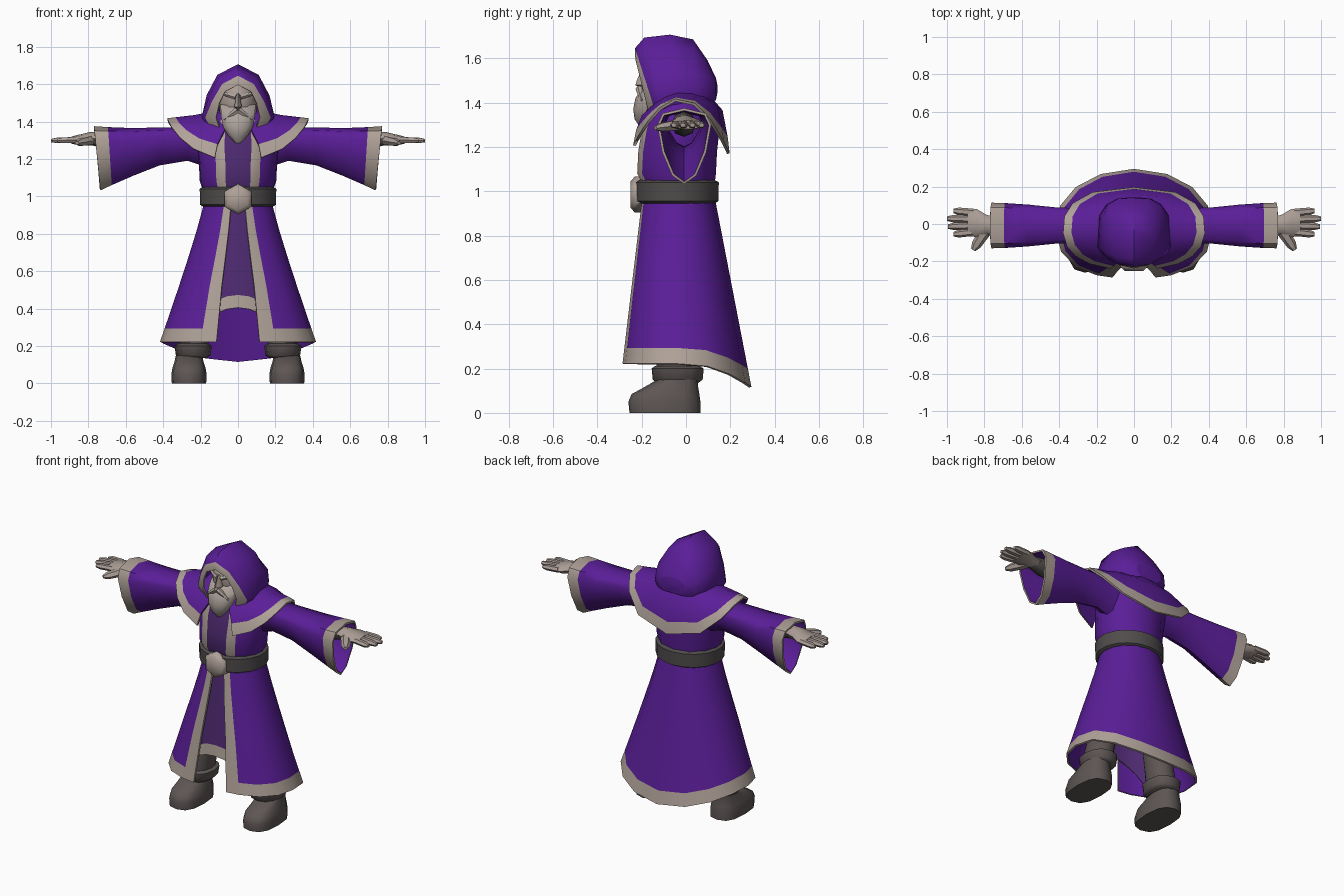
import bpy, bmesh, math
from math import sin, cos, pi
from mathutils import Vector

if "Cube" in bpy.data.objects:
    bpy.data.objects.remove(bpy.data.objects["Cube"])


def mat(name, rgb):
    m = bpy.data.materials.new(name)
    m.diffuse_color = (*rgb, 1)
    m.use_nodes = True
    m.node_tree.nodes["Principled BSDF"].inputs["Base Color"].default_value = m.diffuse_color
    return m


PURPLE = mat("purple cloth", (.103, .013, .315))
DARK = mat("dark purple cloth", (.076, .023, .165))
TRIM = mat("pale trim", (.43, .36, .315))
SKIN = mat("skin", (.40, .335, .30))
BEARD = mat("beard grey", (.43, .37, .335))
BOOT = mat("boot leather", (.11, .092, .089))
BELT = mat("belt leather", (.08, .072, .072))


def loft(name, rings, mats, rule=None, closed=True, caps=True, solid=0, mirror=False):
    """Skin a list of equal-length rings; rule(row, column) picks the material slot."""
    bm = bmesh.new()
    vs = [[bm.verts.new(p) for p in r] for r in rings]
    n = len(rings[0])
    for i in range(len(rings) - 1):
        for j in range(n if closed else n - 1):
            k = (j + 1) % n
            f = bm.faces.new((vs[i][j], vs[i][k], vs[i + 1][k], vs[i + 1][j]))
            f.material_index = rule(i, j) if rule else 0
    if caps:
        for r in (vs[0], vs[-1]):
            bm.faces.new(r).material_index = len(mats) - 1
    bmesh.ops.recalc_face_normals(bm, faces=bm.faces)
    for f in bm.faces:
        f.smooth = True
    for e in bm.edges:
        e.smooth = len(e.link_faces) == 2 and e.calc_face_angle(0) < math.radians(48)
    me = bpy.data.meshes.new(name)
    bm.to_mesh(me)
    bm.free()
    for m in mats:
        me.materials.append(m)
    ob = bpy.data.objects.new(name, me)
    bpy.context.collection.objects.link(ob)
    if solid:  # cloth thickness; the lining takes the next slot
        s = ob.modifiers.new("cloth", 'SOLIDIFY')
        s.thickness, s.offset, s.material_offset = solid, -1, 1
    if mirror:
        ob.modifiers.new("mirror", 'MIRROR')
    return ob


def pw(v, p):
    return math.copysign(abs(v) ** p, v)


def band(thetas, rx, yf, yb, z, p=1.0, cx=0, back=None):
    """Horizontal ring; theta 0 is the front. p squares it off (back: its rear half)."""
    m, r = (yf + yb) / 2, (yb - yf) / 2
    ring = []
    for t in thetas:
        q = back if back and cos(t) < 0 else p
        ring.append((cx + rx * pw(sin(t), q), m - r * pw(cos(t), q), z(t) if callable(z) else z))
    return ring


def around(half):
    return half + [pi] + [2 * pi - t for t in reversed(half)]


def even(n):
    return [2 * pi * i / n for i in range(n)]


def rod(name, a, b, r1, r2, m, sides=6, mirror=False, flat=1):
    a, b = Vector(a), Vector(b)
    d = (b - a).normalized()
    u = d.cross(Vector((0, 0, 1))).normalized()
    w = u.cross(d)
    mid = a.lerp(b, .75)
    rings = [[p + u * r * cos(t) + w * r * flat * sin(t) for t in even(sides)]
             for p, r in ((a, r1), (mid, r1 * .4 + r2 * .6), (b, r2 * .6))]
    return loft(name, rings, [m], mirror=mirror)


# Skirt: open at the front, trimmed along the opening and the hem
T = around([.18, .385, .75, 1.15, 1.5, 1.9, 2.3, 2.7])
hem = lambda t: .222 - .105 * max(0, -cos(t)) ** 2
levels = [0, .2, .4, .6, .78, .905, 1]
rings = [band(T, .18 + .238 * u ** 1.1, -.2 - .09 * u, .13 + .165 * u,
              lambda t: .97 + (hem(t) - .97) * u, 1 - .25 * min(1, u * 1.3 + .3), 0, 1)
         for u in levels]
loft("skirt", rings, [TRIM, PURPLE],
     lambda i, j: 0 if i == len(levels) - 2 or j in (0, len(T) - 2) else 1,
     closed=False, caps=False, solid=.012)

# Inner robe panel behind the opening, with an arched trimmed hem
P = [-.95, -.65, -.4, -.2, 0, .2, .4, .65, .95]
arch = lambda t: .405 - .20 * t * t
rings = [band(P, .165 + .14 * u, -.185 - .055 * u, .1, lambda t: .97 + (arch(t) - .97) * u)
         for u in (0, .45, .88, 1)]
loft("inner_robe_panel", rings, [TRIM, DARK], lambda i, j: 0 if i == 2 else 1,
     closed=False, caps=False, solid=.01)

# Torso: dark front panel, trim strips either side
T = around([.33, .6, .95, 1.3, 1.65, 2.1, 2.6])
rows = [(.97, .175, -.195, .125), (1.04, .19, -.21, .13), (1.08, .205, -.23, .135),
        (1.18, .21, -.225, .14), (1.27, .225, -.21, .15), (1.36, .21, -.185, .14),
        (1.41, .16, -.16, .11), (1.45, .09, -.12, .08)]
loft("torso", [band(T, rx, f, b, z) for z, rx, f, b in rows], [DARK, TRIM, PURPLE],
     lambda i, j: 0 if j == len(T) - 1 else 1 if j in (0, len(T) - 2) else 2)

# Shoulder cape with trimmed lower edge
T = around([.26, .6, .9, 1.2, 1.5, 1.8, 2.15, 2.6])
rows = [(.1, -.12, .1, 1.46, .03, .02), (.24, -.205, .165, 1.435, .10, .07),
        (.335, -.23, .188, 1.425, .155, .18), (.38, -.245, .197, 1.42, .225, .25)]
rings = [band(T, rx, f, b, lambda t: z - (df if cos(t) > 0 else db) * abs(cos(t)) ** 1.6, .82)
         for rx, f, b, z, df, db in rows]
loft("shoulder_cape", rings, [TRIM, PURPLE], lambda i, j: 0 if i == 2 else 1,
     closed=False, caps=False, solid=.012)

# Belt and hexagonal buckle
loft("belt", [band(even(18), .18 + d, -.205 - d, .12 + d, z)
              for z, d in ((.945, .01), (.955, .026), (1.04, .028), (1.05, .01))], [BELT])
loft("belt_buckle", [[(r * sin(t), y, .985 + r * cos(t)) for t in even(6)]
                     for r, y in ((.082, -.2), (.082, -.23), (.06, -.25))], [TRIM])

# Bell sleeves: teardrop section, trimmed open cuff
half = [(.45, .11), (.82, .42), (1, .78), (.8, .93)]
drop = [(0, 0)] + half + [(0, 1)] + [(-a, b) for a, b in reversed(half)]
rows = [(.12, .12, 1.14, 1.36, .09), (.27, .28, 1.19, 1.37, .092), (.42, .42, 1.165, 1.368, .097),
        (.56, .57, 1.11, 1.365, .112), (.675, .695, 1.06, 1.37, .12), (.735, .77, 1.032, 1.375, .122)]
rings = [[(xb + (xt - xb) * h, -.008 + d * a, zb + (zt - zb) * h) for a, h in drop]
         for xb, xt, zb, zt, d in rows]
loft("sleeve", rings, [TRIM, PURPLE], lambda i, j: 0 if i == 4 else 1,
     caps=False, solid=.012, mirror=True)

# Forearms and hands
rod("forearm", (.4, -.01, 1.3), (.78, -.01, 1.305), .055, .055, BELT, 8, True)
loft("palm", [[(x, yc + ry * cos(t), z + rz * sin(t)) for t in even(8)] for x, yc, ry, z, rz in
              ((.73, -.01, .042, 1.31, .036), (.79, -.005, .055, 1.308, .036),
               (.84, .005, .075, 1.303, .029), (.89, .01, .074, 1.30, .02))], [SKIN], mirror=True)
for i, (y0, y1, x1) in enumerate(((-.043, -.055, .965), (-.008, -.014, .995),
                                  (.027, .029, 1.0), (.061, .07, .965))):
    rod(f"finger_{i + 1}", (.86, y0, 1.302), (x1, y1, 1.298), .021, .02, SKIN, 6, True, .85)
rod("thumb", (.79, -.03, 1.3), (.86, -.138, 1.285), .034, .022, SKIN, 6, True, .8)

# Boots: foot, cuff and shaft
E = even(12)
loft("boot_foot", [band(E, w, f, b, z, .75, .262) for z, w, f, b in
                   ((0, .092, -.255, .065), (.05, .094, -.26, .065), (.085, .088, -.245, .06),
                    (.115, .078, -.19, .055), (.15, .07, -.13, .055))], [BOOT], mirror=True)
loft("boot_cuff", [band(E, w, f, b, z, .85, .24) for z, w, f, b in
                   ((.135, .075, -.13, .055), (.15, .092, -.15, .075),
                    (.2, .1, -.155, .08), (.212, .08, -.14, .06))], [BOOT], mirror=True)
loft("boot_shaft", [band(E, .08, -.135, .055, .2, .9, .24),
                    band(E, .075, -.12, .05, .40, .9, .20)], [BOOT], mirror=True)

# Hood: arches from the trimmed front edge to the closed back; (y, lean, half arch x,z)
arches = [
    (-.175, .25, [(.095, 1.35), (.118, 1.42), (.1, 1.50), (.07, 1.56), (0, 1.595)]),
    (-.145, .32, [(.15, 1.37), (.175, 1.42), (.138, 1.51), (.085, 1.6), (0, 1.645)]),
    (-.11, .25, [(.17, 1.37), (.195, 1.43), (.155, 1.53), (.1, 1.64), (0, 1.693)]),
    (-.04, .1, [(.17, 1.38), (.19, 1.44), (.168, 1.54), (.11, 1.65), (0, 1.706)]),
    (.05, .06, [(.16, 1.4), (.185, 1.45), (.165, 1.53), (.1, 1.635), (0, 1.685)]),
    (.11, .06, [(.12, 1.40), (.145, 1.44), (.14, 1.51), (.08, 1.565), (0, 1.59)]),
    (.135, 0, [(.06, 1.41), (.09, 1.44), (.085, 1.48), (.05, 1.505), (0, 1.51)])]
rings = []
for y, lean, h in arches:
    full = h + [(-x, z) for x, z in reversed(h[:-1])]
    rings.append([(x, y - lean * (z - 1.38), z) for x, z in full])
loft("hood", rings, [TRIM, PURPLE], lambda i, j: 0 if i == 0 else 1,
     closed=False, caps=False, solid=.01)
loft("hood_back", [rings[-1], [(x * .3, .142, 1.46 + (z - 1.46) * .3) for x, y, z in rings[-1]]],
     [PURPLE])

# Head, nose, brows, beard and moustache
loft("head", [band(even(12), w, f, .02, z) for z, w, f in
              ((1.38, .07, -.15), (1.45, .098, -.18), (1.5, .1, -.19),
               (1.56, .088, -.195), (1.61, .05, -.15))], [SKIN])
loft("nose", [band(even(6), w, f, -.15, z) for z, w, f in
              ((1.465, .012, -.2), (1.478, .024, -.228), (1.5, .018, -.222), (1.55, .01, -.2))], [SKIN])
rod("brow", (.012, -.194, 1.53), (.08, -.163, 1.55), .013, .009, BEARD, 5, True)
loft("beard", [band(even(10), w, f, b, z, .9) for z, w, f, b in
               ((1.285, .015, -.205, -.17), (1.325, .055, -.232, -.13), (1.37, .083, -.238, -.1),
                (1.42, .094, -.228, -.08), (1.455, .096, -.205, -.06), (1.49, .098, -.17, -.05))], [BEARD])
rod("moustache", (.003, -.21, 1.462), (.075, -.2, 1.41), .018, .007, BEARD, 6, True)
